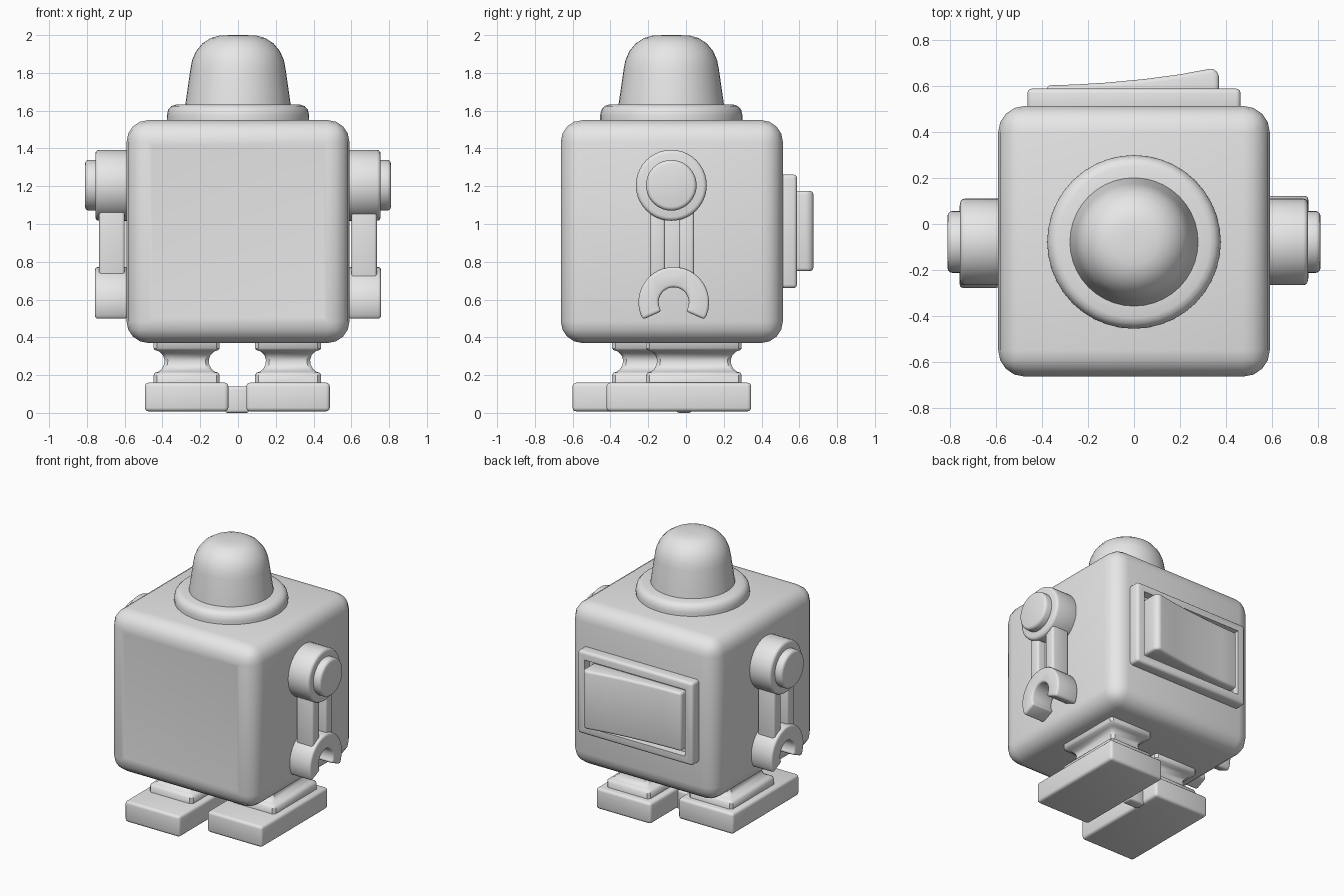
import bpy, bmesh
from math import cos, sin, pi, radians
from mathutils import Matrix, Vector

cube = bpy.data.objects.get("Cube")
if cube:
    bpy.data.objects.remove(cube, do_unlink=True)

grey = bpy.data.materials.new("plain grey")
grey.use_nodes = True
grey.diffuse_color = (0.8, 0.8, 0.8, 1)
for node in grey.node_tree.nodes:
    if node.type == "BSDF_PRINCIPLED":
        node.inputs["Base Color"].default_value = grey.diffuse_color

AXIS_Y = -0.078  # centre line of head and arms
HALF_TURN = (Matrix.Translation((0, AXIS_Y, 0)) @ Matrix.Rotation(pi, 4, "Z")
             @ Matrix.Translation((0, -AXIS_Y, 0)))


def finish(name, bm, matrix=None):
    if matrix:
        bm.transform(matrix)
    bmesh.ops.recalc_face_normals(bm, faces=bm.faces)
    mesh = bpy.data.meshes.new(name)
    bm.to_mesh(mesh)
    bm.free()
    mesh.materials.append(grey)
    mesh.shade_smooth()
    mesh.set_sharp_from_angle(angle=radians(38))
    obj = bpy.data.objects.new(name, mesh)
    bpy.context.collection.objects.link(obj)
    return obj


def loft(loops):
    """Skin a list of closed loops and cap both ends."""
    bm = bmesh.new()
    rows = [[bm.verts.new(p) for p in loop] for loop in loops]
    n = len(rows[0])
    for a, b in zip(rows, rows[1:]):
        for i in range(n):
            j = (i + 1) % n
            bm.faces.new((a[i], a[j], b[j], b[i]))
    bm.faces.new(rows[0][::-1])
    bm.faces.new(rows[-1])
    bmesh.ops.recalc_face_normals(bm, faces=bm.faces)
    return bm


def soften(bm, width, segments=3):
    edges = [e for e in bm.edges if e.calc_face_angle(0) > radians(35)]
    bmesh.ops.bevel(bm, geom=edges, offset=width, segments=segments,
                    profile=0.5, affect="EDGES", clamp_overlap=True)


def prism(name, points, lo, hi, axis="x", bevel=0.02, matrix=None):
    place = ((lambda a, b, t: (t, a, b)) if axis == "x"
             else (lambda a, b, t: (a, b, t)))
    bm = loft([[place(a, b, t) for a, b in points] for t in (lo, hi)])
    soften(bm, bevel)
    return finish(name, bm, matrix)


def box_bm(lo, hi):
    (x0, y0, z0), (x1, y1, z1) = lo, hi
    return loft([[(x0, y0, z), (x1, y0, z), (x1, y1, z), (x0, y1, z)] for z in (z0, z1)])


def box(name, lo, hi, bevel=0.02, matrix=None):
    bm = box_bm(lo, hi)
    soften(bm, bevel)
    return finish(name, bm, matrix)


def arc(cx, cy, r, start, end, n):
    return [(cx + r * cos(radians(start + (end - start) * i / n)),
             cy + r * sin(radians(start + (end - start) * i / n))) for i in range(n + 1)]


def circle(cx, cy, r, n=40):
    return arc(cx, cy, r, 0, 360, n)[:-1]


def lathe(name, profile):
    return finish(name, loft([[(x, y, z) for x, y in circle(0, AXIS_Y, r)]
                              for r, z in profile]))


# Body with a flat front panel
bm = box_bm((-0.59, -0.663, 0.37), (0.59, 0.513, 1.55))
soften(bm, 0.115, 4)
front = min(bm.faces, key=lambda f: f.calc_center_median().y)
bmesh.ops.inset_region(bm, faces=[front], thickness=0.03, depth=-0.002)
finish("body", bm)

# Head
lathe("head_collar", [(0.375, 1.53), (0.377, 1.575), (0.37, 1.605), (0.353, 1.624),
                      (0.33, 1.632), (0.25, 1.634)])
lathe("head_dome", [(0.282, 1.6), (0.278, 1.64), (0.252, 1.82), (0.243, 1.867),
                    (0.222, 1.915), (0.187, 1.957), (0.145, 1.984), (0.1, 1.997),
                    (0.04, 2.0)])

# Arms, the second one turned half around the head axis
for side, turn in (("left", None), ("right", HALF_TURN)):
    prism(side + "_shoulder", circle(-0.078, 1.205, 0.188), 0.56, 0.755, matrix=turn)
    prism(side + "_shoulder_hub", circle(-0.078, 1.205, 0.134), 0.7, 0.81, matrix=turn)
    for label, y in (("front", -0.15), ("back", 0.003)):
        box(f"{side}_arm_{label}_rail", (0.6, y - 0.04, 0.68), (0.735, y + 0.04, 1.12),
            0.015, turn)
    box(side + "_arm_web", (0.605, -0.13, 0.68), (0.675, -0.02, 1.12), 0.01, turn)
    claw = (arc(-0.065, 0.585, 0.187, -29, 209, 28)
            + arc(-0.065, 0.585, 0.08, 216, -36, 20))
    prism(side + "_claw", claw, 0.585, 0.757, bevel=0.015, matrix=turn)

# Back frame with a sunken bed
bm = box_bm((-0.463, 0.48, 0.66), (0.463, 0.588, 1.262))
soften(bm, 0.02)
back = max(bm.faces, key=lambda f: f.calc_center_median().y)
bmesh.ops.inset_region(bm, faces=[back], thickness=0.055, depth=0)
bmesh.ops.inset_region(bm, faces=[back], thickness=0.006, depth=-0.05)
finish("back_frame", bm)

# Rocker switch in the frame
rocker = [(-0.38, 0.53), (0.37, 0.53), (0.37, 0.65), (0.345, 0.677), (0.2, 0.65),
          (0.05, 0.63), (-0.12, 0.614), (-0.25, 0.606), (-0.38, 0.602)]
prism("back_rocker", rocker, 0.75, 1.175, axis="z", bevel=0.018)

# Legs and feet
waist = [(0, 0.15), (0, 0.2), (0.008, 0.213), (0.025, 0.218), (0.043, 0.232),
         (0.055, 0.255), (0.058, 0.28), (0.05, 0.305), (0.03, 0.325), (0.006, 0.333),
         (0, 0.342), (0, 0.4)]
for side, x, y in (("left", 0.265, -0.038), ("right", -0.272, -0.218)):
    box(side + "_foot", (x - 0.221, y - 0.383, 0.008), (x + 0.221, y + 0.383, 0.16))
    loops = []
    for d, z in waist:
        w, l, cy = 0.175 - d, 0.253 - d, y + 0.08
        c = 0.018
        loops.append([(x - w, cy - l + c, z), (x - w + c, cy - l, z),
                      (x + w - c, cy - l, z), (x + w, cy - l + c, z),
                      (x + w, cy + l - c, z), (x + w - c, cy + l, z),
                      (x - w + c, cy + l, z), (x - w, cy + l - c, z)])
    finish(side + "_leg", loft(loops))

# Peg between the feet
box("foot_peg", (-0.07, -0.05, 0.0), (0.06, 0.03, 0.14), 0.015)
